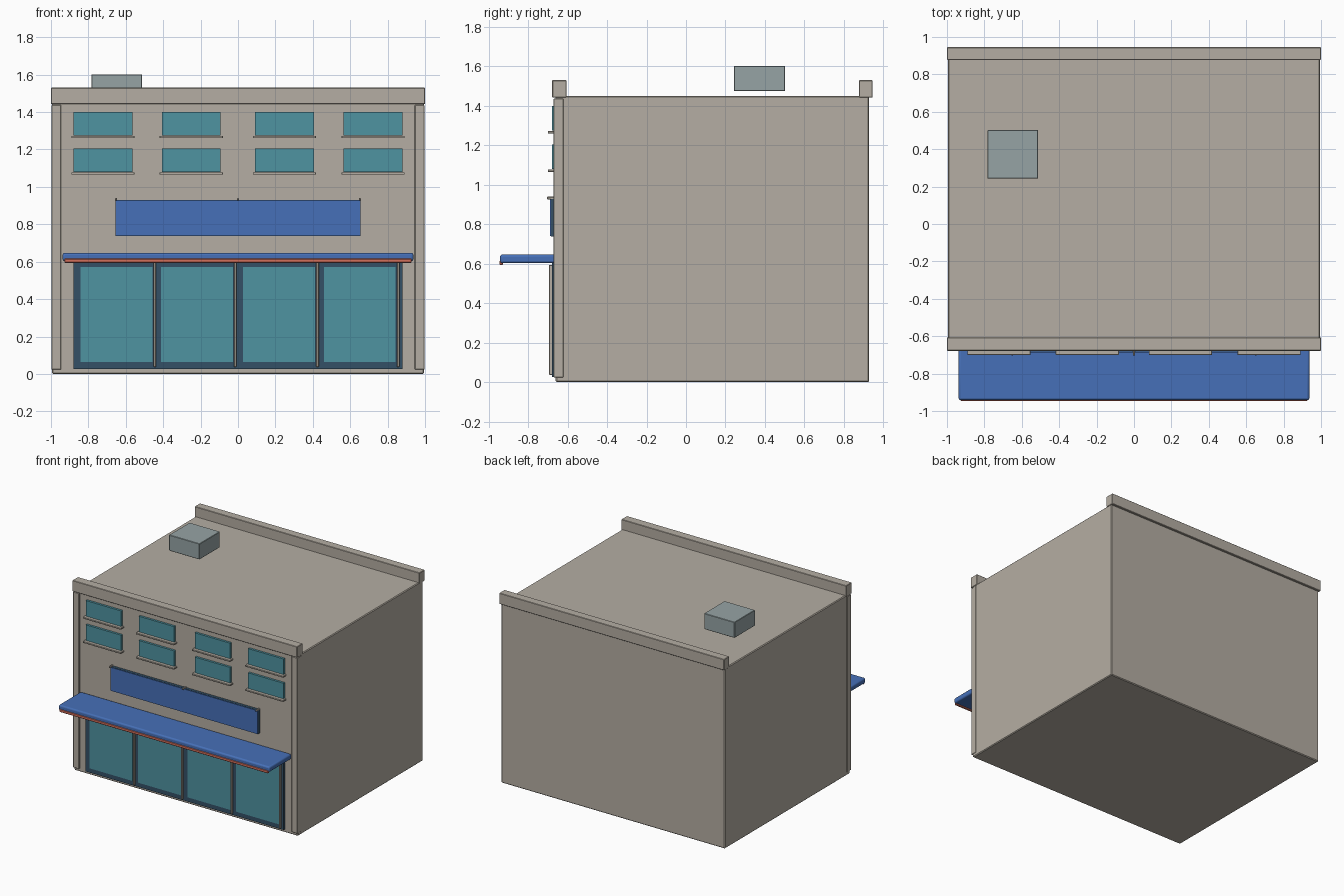
import bpy
import bmesh
from mathutils import Vector

cube = bpy.data.objects.get("Cube")
if cube:
    bpy.data.objects.remove(cube, do_unlink=True)


def make_material(name, rgb):
    """Flat material from display colour values (0-255)."""
    linear = [((c / 255 + 0.055) / 1.055) ** 2.4 for c in rgb]
    mat = bpy.data.materials.new(name)
    mat.use_nodes = True
    mat.diffuse_color = (*linear, 1)
    bsdf = next(n for n in mat.node_tree.nodes if n.type == "BSDF_PRINCIPLED")
    bsdf.inputs["Base Color"].default_value = (*linear, 1)
    return mat


STONE = make_material("warm stone", (181, 174, 163))
GLASS = make_material("teal glass", (78, 147, 161))
BLUE = make_material("awning blue", (70, 112, 184))
NAVY = make_material("dark frame", (52, 80, 102))
RED = make_material("coral trim", (212, 112, 92))
GREY = make_material("vent grey", (150, 164, 165))


def box(name, mat, x, y, z, bevel=0.0, segments=1):
    """Box spanning the (low, high) pairs x, y and z."""
    mesh = bpy.data.meshes.new(name)
    bm = bmesh.new()
    bmesh.ops.create_cube(bm, size=1)
    low, high = Vector((x[0], y[0], z[0])), Vector((x[1], y[1], z[1]))
    for v in bm.verts:
        v.co = (low + high) / 2 + v.co * (high - low)
    bm.to_mesh(mesh)
    bm.free()
    mesh.materials.append(mat)
    obj = bpy.data.objects.new(name, mesh)
    bpy.context.collection.objects.link(obj)
    if bevel:
        mod = obj.modifiers.new("soft edges", "BEVEL")
        mod.width = bevel
        mod.segments = segments
    return obj


WALL = -0.66  # front wall plane

# Main block and roof parapets
box("building_body", STONE, (-0.995, 0.995), (WALL, 0.927), (0, 1.45), 0.006)
box("front_parapet", STONE, (-1, 1), (-0.678, -0.606), (1.442, 1.53), 0.003)
box("back_parapet", STONE, (-1, 1), (0.877, 0.945), (1.442, 1.53), 0.003)

# Corner pilasters
for side, sign in (("left", 1), ("right", -1)):
    xs = sorted((sign * 0.945, sign * 0.998))
    box(side + "_pilaster", STONE, xs, (-0.671, -0.62), (0.024, 1.437), 0.003)

# Roof vent box
box("roof_vent", GREY, (-0.783, -0.512), (0.242, 0.502), (1.475, 1.602), 0.003)

# Upper windows with sills, two rows of four
for row, bottom in (("lower", 1.08), ("upper", 1.275)):
    for i, centre in enumerate((-0.722, -0.25, 0.248, 0.722)):
        tag = f"{row}_window_{i + 1}"
        box(tag, GLASS, (centre - 0.157, centre + 0.157),
            (-0.678, WALL + 0.02), (bottom, bottom + 0.125))
        box(tag + "_sill", STONE, (centre - 0.169, centre + 0.169),
            (-0.7, WALL + 0.02), (bottom - 0.015, bottom - 0.002), 0.002)

# Sign board with three small lamps
box("sign_backing", NAVY, (-0.656, 0.656), (-0.683, WALL + 0.02), (0.738, 0.93))
box("sign_panel", BLUE, (-0.654, 0.654), (-0.688, -0.683), (0.74, 0.928))
for i, x in enumerate((-0.652, 0, 0.652)):
    box(f"sign_lamp_{i + 1}", STONE, (x - 0.006, x + 0.006),
        (-0.703, WALL), (0.926, 0.94), 0.003)

# Awning slab with coral front trim
box("awning", BLUE, (-0.938, 0.938), (-0.942, WALL), (0.603, 0.647), 0.012, 3)
box("awning_trim", RED, (-0.928, 0.928), (-0.945, -0.928), (0.593, 0.617), 0.004)

# Shopfront frame, panes and upright bars
box("shopfront_frame", NAVY, (-0.88, 0.88), (-0.678, WALL + 0.02), (0.026, 0.603))
for i, centre in enumerate((-0.65, -0.22, 0.22, 0.651)):
    box(f"shop_pane_{i + 1}", GLASS, (centre - 0.192, centre + 0.192),
        (-0.683, -0.67), (0.063, 0.572))
    box(f"shop_bar_{i + 1}", STONE, (centre + 0.198, centre + 0.212),
        (-0.694, -0.67), (0.037, 0.595), 0.003)

# Smooth only the soft awning edges
awning = bpy.data.objects["awning"]
bpy.context.view_layer.objects.active = awning
awning.select_set(True)
bpy.ops.object.shade_smooth_by_angle()
awning.select_set(False)
